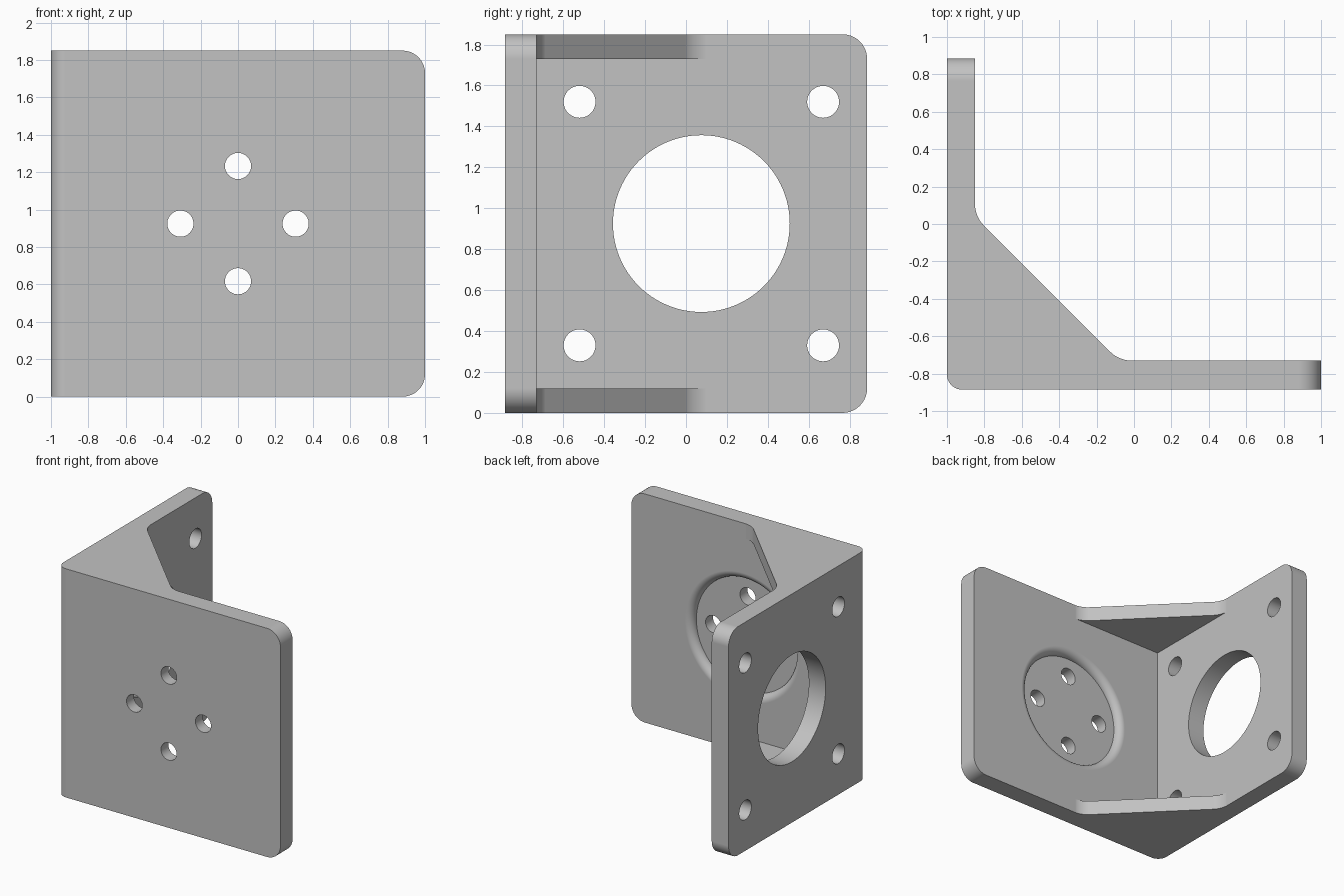
import bpy, bmesh
from math import sin, cos, pi, radians
from mathutils import Matrix, Vector

cube = bpy.data.objects.get("Cube")
if cube:
    bpy.data.objects.remove(cube, do_unlink=True)

X, Y, H = 1.0, 0.885, 1.85           # half width, half depth, height
IN_X, IN_Y = -0.85, -0.73            # inner faces of the two plates
RIB = 0.12                           # thickness of the corner ribs
MID = H / 2

grey = bpy.data.materials.new("light grey")
grey.use_nodes = True
colour = (0.54, 0.54, 0.54, 1)
grey.diffuse_color = colour
grey.node_tree.nodes["Principled BSDF"].inputs["Base Color"].default_value = colour


def make_object(name, bm):
    bmesh.ops.recalc_face_normals(bm, faces=bm.faces)
    mesh = bpy.data.meshes.new(name)
    bm.to_mesh(mesh)
    bm.free()
    mesh.materials.append(grey)
    ob = bpy.data.objects.new(name, mesh)
    bpy.context.collection.objects.link(ob)
    return ob


def bevel(bm, test, radius, segments=10):
    """Round every edge whose two ends both pass the test."""
    edges = [e for e in bm.edges if all(test(v.co) for v in e.verts)]
    bmesh.ops.bevel(bm, geom=edges, offset=radius, segments=segments,
                    profile=0.5, affect='EDGES')


def near(a, b):
    return abs(a - b) < 1e-4


def lathe(name, profile, axis, centre, steps=96):
    """Closed solid of revolution from (radius, distance along axis) points."""
    bm = bmesh.new()
    rings = []
    for r, d in profile:
        ring = []
        for i in range(steps):
            a = 2 * pi * i / steps
            p = (d, r * cos(a), r * sin(a)) if axis == 'X' else (r * cos(a), d, r * sin(a))
            ring.append(bm.verts.new(Vector(p) + Vector(centre)))
        rings.append(ring)
    for low, high in zip(rings, rings[1:]):
        for i in range(steps):
            j = (i + 1) % steps
            bm.faces.new((low[i], low[j], high[j], high[i]))
    bm.faces.new(rings[0])
    bm.faces.new(rings[-1])
    return make_object(name, bm)


def cut(target, cutter):
    mod = target.modifiers.new("cut", 'BOOLEAN')
    mod.operation, mod.solver, mod.object = 'DIFFERENCE', 'EXACT', cutter
    bpy.context.view_layer.objects.active = target
    bpy.ops.object.modifier_apply(modifier=mod.name)
    bpy.data.objects.remove(cutter, do_unlink=True)


# Angle bracket: L outline with a diagonal web, extruded to full height
outline = [(-X, -Y), (X, -Y), (X, IN_Y), (-0.08, IN_Y), (IN_X, 0.04), (IN_X, Y), (-X, Y)]
bm = bmesh.new()
base = bm.faces.new([bm.verts.new((x, y, 0)) for x, y in outline])
top = bmesh.ops.extrude_face_region(bm, geom=[base])
bmesh.ops.translate(bm, vec=(0, 0, H),
                    verts=[g for g in top["geom"] if isinstance(g, bmesh.types.BMVert)])
bmesh.ops.recalc_face_normals(bm, faces=bm.faces)

# Rounded outer bend, web ends and free plate corners
bevel(bm, lambda c: near(c.x, -X) and near(c.y, -Y), 0.08)
for wx, wy in (outline[3], outline[4]):
    bevel(bm, lambda c: near(c.x, wx) and near(c.y, wy), 0.06)
for z in (0, H):
    bevel(bm, lambda c: near(c.x, X) and near(c.z, z), 0.12)
    bevel(bm, lambda c: near(c.y, Y) and near(c.z, z), 0.12)
bracket = make_object("angle_bracket", bm)

# Hollow between the ribs
bm = bmesh.new()
size = Vector((1.2, 1.2, H - 2 * RIB))
corner = Vector((IN_X, IN_Y, RIB))
bmesh.ops.create_cube(bm, size=1, matrix=Matrix.Translation(corner + size / 2)
                      @ Matrix.Diagonal(size).to_4x4())
cut(bracket, make_object("hollow_cutter", bm))

# Shallow round recess with a rounded lip behind the front plate
floor, depth, r = IN_Y - 0.06, 0.06, 0.46
lip = [(r + depth * (1 - cos(a)), floor + depth * sin(a))
       for a in (pi / 2 * i / 8 for i in range(9))]
cut(bracket, lathe("recess_cutter", lip + [(r + depth, IN_Y + 0.05)], 'Y', (0, 0, MID)))

# Four holes in the front plate
for dx, dz in ((0, 1), (0, -1), (1, 0), (-1, 0)):
    cut(bracket, lathe("front_hole_cutter", [(0.07, -0.95), (0.07, -0.65)], 'Y',
                       (0.308 * dx, 0, MID + 0.308 * dz), 48))

# Large opening and four corner holes in the side plate
HOLE_Y, HALF = 0.075, 0.595
cut(bracket, lathe("opening_cutter", [(0.432, -1.1), (0.432, -0.75)], 'X', (0, HOLE_Y, MID)))
for sy in (-1, 1):
    for sz in (-1, 1):
        cut(bracket, lathe("side_hole_cutter", [(0.078, -1.1), (0.078, -0.75)], 'X',
                           (0, HOLE_Y + sy * HALF, MID + sz * HALF), 48))

# Smooth curves, crisp edges
bpy.ops.object.select_all(action='DESELECT')
bracket.select_set(True)
bpy.context.view_layer.objects.active = bracket
bpy.ops.object.shade_smooth_by_angle(angle=radians(30))
weighted = bracket.modifiers.new("flat_face_normals", 'WEIGHTED_NORMAL')
weighted.keep_sharp = True
